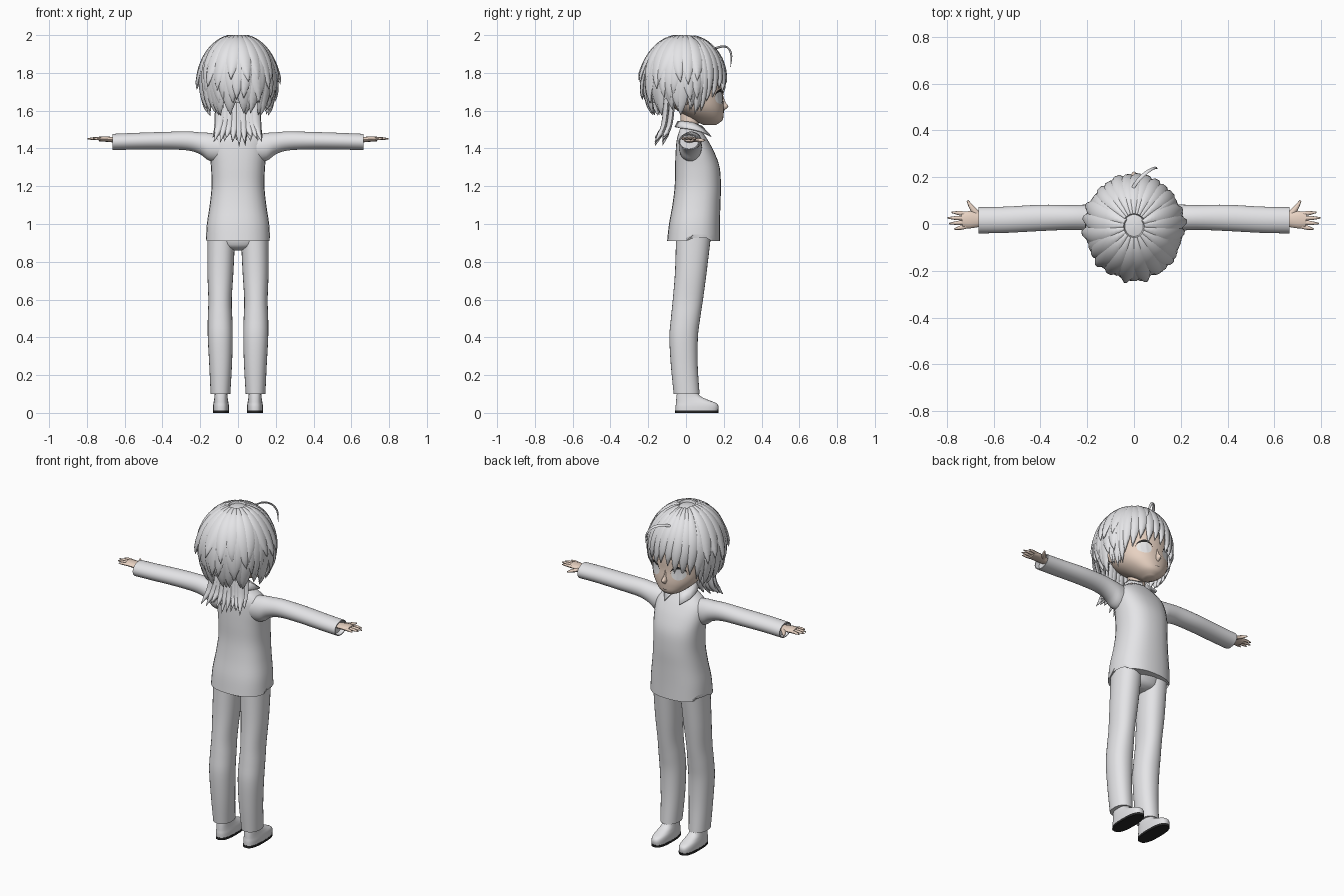
import bpy, bmesh, math, random
from math import sin, cos, pi, radians
from mathutils import Vector
from mathutils.bvhtree import BVHTree

random.seed(4)
if "Cube" in bpy.data.objects:
    bpy.data.objects.remove(bpy.data.objects["Cube"])


def material(name, r, g, b):
    m = bpy.data.materials.new(name)
    m.use_nodes = True
    m.diffuse_color = (r, g, b, 1)
    bsdf = m.node_tree.nodes["Principled BSDF"]
    bsdf.inputs["Base Color"].default_value = (r, g, b, 1)
    bsdf.inputs["Roughness"].default_value = 0.8
    return m


GREY = material("light grey", 0.78, 0.78, 0.8)
SKIN = material("skin", 0.85, 0.68, 0.57)
DARK = material("black", 0.02, 0.02, 0.02)
WHITE = material("eye white", 0.88, 0.88, 0.88)


def finish(name, bm, mat, angle=45):
    bmesh.ops.recalc_face_normals(bm, faces=bm.faces)
    me = bpy.data.meshes.new(name)
    bm.to_mesh(me)
    bm.free()
    me.materials.append(mat)
    for p in me.polygons:
        p.use_smooth = True
    me.set_sharp_from_angle(angle=radians(angle))
    ob = bpy.data.objects.new(name, me)
    bpy.context.collection.objects.link(ob)
    return ob


def skin_rings(bm, rings, caps=True):
    vs = [[bm.verts.new(p) for p in r] for r in rings]
    n = len(vs[0])
    for a, b in zip(vs, vs[1:]):
        for i in range(n):
            bm.faces.new((a[i], a[(i + 1) % n], b[(i + 1) % n], b[i]))
    if caps:
        bm.faces.new(vs[0])
        bm.faces.new(vs[-1])


def smooth_rows(rows, steps=4):
    # Catmull-Rom interpolation between rows of numbers
    out = []
    for i in range(len(rows) - 1):
        a, b, c, d = (rows[max(i - 1, 0)], rows[i], rows[i + 1], rows[min(i + 2, len(rows) - 1)])
        for k in range(steps):
            t = k / steps
            out.append([q + 0.5 * t * (r - p + t * (2 * p - 5 * q + 4 * r - s + t * (3 * (q - r) + s - p)))
                        for p, q, r, s in zip(a, b, c, d)])
    return out + [list(rows[-1])]


def oval(a, b, power, n=28):
    for i in range(n):
        c, s = cos(2 * pi * i / n), sin(2 * pi * i / n)
        yield (a * math.copysign(abs(c) ** (2 / power), c), b * math.copysign(abs(s) ** (2 / power), s))


def upright(name, rows, mat, power=2.3, warp=None):
    # rows: height, centre x, half width, back y, front y
    rings = []
    for z, cx, w, y0, y1 in smooth_rows(rows):
        rings.append([Vector((cx + u, (y0 + y1) / 2 + v, z)) for u, v in oval(w, (y1 - y0) / 2, power)])
    if warp:
        warp(rings)
    bm = bmesh.new()
    skin_rings(bm, rings)
    return finish(name, bm, mat)


def ribbon(bm, pts, widths, thick, normal, sides=6):
    # tapered lens-shaped sweep, normal(point) gives its outward side
    rows = smooth_rows([list(p) + [w] for p, w in zip(pts, widths)], 3)
    ps = [Vector(r[:3]) for r in rows]
    rings = []
    for i, (p, r) in enumerate(zip(ps, rows)):
        t = (ps[min(i + 1, len(ps) - 1)] - ps[max(i - 1, 0)]).normalized()
        side = t.cross(normal(p)).normalized()
        up = side.cross(t)
        w = max(r[3], 0.0008)
        rings.append([p + side * u + up * v for u, v in oval(w, min(thick, w), 2, sides)])
    skin_rings(bm, rings)


# Shirt with a stepped hem
def hem(rings):
    for p in rings[0]:
        if 0 < p.y < 0.12:
            p.z += 0.035


upright("shirt", [(0.91, 0, .17, -.10, .18), (1.0, 0, .165, -.09, .18), (1.1, 0, .15, -.072, .182),
                  (1.2, 0, .14, -.06, .185), (1.3, 0, .143, -.058, .178), (1.38, 0, .15, -.055, .15),
                  (1.44, 0, .145, -.05, .118), (1.48, 0, .11, -.04, .092), (1.51, 0, .055, -.03, .07)],
        GREY, 2.4, hem)
upright("neck", [(1.47, 0, .048, -.025, .065), (1.6, 0, .045, -.03, .07)], SKIN, 2)
upright("trouser_seat", [(0.86, 0, .03, 0, .08), (.89, 0, .12, -.05, .12), (1.0, 0, .14, -.06, .14)], GREY)

for s, side in ((1, "left"), (-1, "right")):
    # Trousers and shoes
    upright(side + "_trouser_leg",
            [(.1, s * .093, .052, -.065, .072), (.25, s * .092, .06, -.08, .062), (.4, s * .094, .066, -.088, .063),
             (.5, s * .095, .065, -.08, .075), (.6, s * .095, .062, -.07, .09), (.75, s * .093, .069, -.058, .11),
             (.96, s * .088, .074, -.052, .135)], GREY, 2.2)
    upright(side + "_shoe",
            [(.012, s * .09, .042, -.055, .17), (.035, s * .09, .042, -.055, .172), (.052, s * .09, .04, -.053, .16),
             (.068, s * .09, .037, -.052, .12), (.09, s * .09, .034, -.05, .075), (.13, s * .09, .032, -.045, .05)],
            GREY, 2.6)
    upright(side + "_sole", [(0, s * .09, .043, -.057, .172), (.013, s * .09, .043, -.057, .174)], DARK, 2.6)

    # Sleeve, running outward with a recessed cuff
    arm = smooth_rows([(.07, .02, 1.40, .058, .07), (.15, .024, 1.408, .06, .074), (.2, .027, 1.427, .056, .058),
                       (.27, .028, 1.44, .053, .05), (.4, .026, 1.441, .056, .046),
                       (.55, .018, 1.438, .056, .044), (.665, .016, 1.434, .056, .043)])
    arm += [(.665, .016, 1.434, .051, .038), (.64, .016, 1.434, .049, .036)]
    bm = bmesh.new()
    skin_rings(bm, [[(s * x, y + u, z + v) for u, v in oval(ry, rz, 2)] for x, y, z, ry, rz in arm])
    finish(side + "_sleeve", bm, GREY)

    # Hand: palm, four fingers and a thumb
    bm = bmesh.new()
    flat = lambda p: Vector((0, 0, 1))
    ribbon(bm, [(s * .62, .018, 1.442), (s * .67, .018, 1.447), (s * .705, .018, 1.45), (s * .735, .016, 1.45)],
           [.024, .032, .037, .033], .014, flat, 12)
    for y0, y1, reach in ((.043, .05, .78), (.025, .026, .797), (.007, .002, .79), (-.01, -.022, .768)):
        ribbon(bm, [(s * .715, y0, 1.45), (s * (reach + .715) / 2, (y0 + y1) / 2, 1.452), (s * reach, y1, 1.451)],
               [.0095, .009, .003], .008, flat, 8)
    ribbon(bm, [(s * .66, .03, 1.445), (s * .69, .065, 1.444), (s * .712, .1, 1.443)],
           [.014, .012, .004], .01, flat, 8)
    finish(side + "_hand", bm, SKIN)

    # Collar flap
    bm = bmesh.new()
    flap = [(0, -.045, 1.545), (s * .05, -.02, 1.545), (s * .058, .03, 1.54), (s * .012, .085, 1.52),
            (s * .05, .135, 1.465), (s * .085, .085, 1.49), (s * .085, .02, 1.505), (s * .06, -.035, 1.51),
            (0, -.06, 1.515)]
    v = [bm.verts.new(p) for p in flap]
    for quad in ((0, 1, 7, 8), (1, 2, 6, 7), (2, 3, 5, 6), (3, 4, 5)):
        bm.faces.new([v[i] for i in quad])
    finish(side + "_collar", bm, GREY).modifiers.new("cloth", "SOLIDIFY").thickness = 0.006

    # Ear
    upright(side + "_ear", [(1.63, s * .15, .004, -.015, .005), (1.65, s * .155, .012, -.03, .012),
                            (1.69, s * .16, .016, -.04, .018), (1.71, s * .155, .004, -.025, .005)], SKIN, 2)

# Head and nose
head = upright("head", [(1.525, 0, .025, .09, .16), (1.55, 0, .07, .04, .193), (1.59, 0, .115, -.03, .2),
                        (1.63, 0, .14, -.08, .2), (1.68, 0, .152, -.12, .195), (1.74, 0, .155, -.14, .195),
                        (1.82, 0, .15, -.14, .185), (1.9, 0, .11, -.1, .13)], SKIN, 2.2)
upright("nose", [(1.6, 0, .006, .185, .2), (1.622, 0, .014, .17, .224), (1.645, 0, .009, .17, .209),
                 (1.68, 0, .004, .17, .196)], SKIN, 2)

# Eyes, lashes and mouth laid on the face as thin plates
face = BVHTree.FromPolygons([v.co for v in head.data.vertices], [p.vertices for p in head.data.polygons])


def plate(name, x0, x1, low, high, mat, lift, cols=14, rows=5):
    bm = bmesh.new()
    grid = []
    for i in range(cols + 1):
        t = i / cols
        x = x0 + (x1 - x0) * t
        col = []
        for j in range(rows + 1):
            z = low(t) + (high(t) - low(t)) * j / rows
            hit = face.ray_cast(Vector((x, 1, z)), Vector((0, -1, 0)))[0]
            col.append(bm.verts.new((x, hit.y + lift, z)))
        grid.append(col)
    for a, b in zip(grid, grid[1:]):
        for j in range(rows):
            bm.faces.new((a[j], a[j + 1], b[j + 1], b[j]))
    ob = finish(name, bm, mat)
    if sum(p.normal.y for p in ob.data.polygons) < 0:
        ob.data.flip_normals()


arch = lambda t: max(0, 1 - (2 * t - 1) ** 2) ** 0.5
for s, side in ((1, "left"), (-1, "right")):
    plate(side + "_eye", s * .038, s * .112, lambda t: 1.667 - .032 * arch(t), lambda t: 1.667 + .036 * arch(t), WHITE, .002)
    plate(side + "_iris", s * .052, s * .096, lambda t: 1.668 - .029 * arch(t), lambda t: 1.668 + .03 * arch(t), GREY, .004)
    plate(side + "_lash", s * .034, s * .118, lambda t: 1.668 + .032 * arch(t), lambda t: 1.67 + .044 * arch(t), DARK, .006)
plate("mouth", -.016, .016, lambda t: 1.57 - .002 * arch(t), lambda t: 1.57 + .001 * arch(t), DARK, .003)


# Hair: scalp shell, then locks following its surface
def scalp(phi, theta, k=1.0):
    r = sin(theta) if theta < pi / 2 else 1 - 0.35 * cos(theta) ** 2
    return Vector((.193 * r * sin(phi) * k, -.01 + .21 * r * cos(phi) * k, 1.77 + .222 * cos(theta) * min(k, 1.03)))


def edge(phi):
    a = abs(math.degrees(phi))
    if a < 40:
        return radians(62)
    if a < 90:
        return radians(62 + 33 * (a - 40) / 50)
    return radians(min(125, 95 + 30 * (a - 90) / 40))


bm = bmesh.new()
phis = [-pi + 2 * pi * i / 48 for i in range(48)]
skin_rings(bm, [[scalp(p, edge(p) * (j + 0.1) / 14) for p in phis] for j in range(15)], False)
bmesh.ops.holes_fill(bm, edges=[e for e in bm.edges if e.is_boundary and e.verts[0].co.z > 1.98], sides=60)
finish("hair_shell", bm, GREY)


def outward(p):
    return (p - Vector((0, -.01, 1.74))).normalized()


def lock(bm, phi, start, end, width, flick, lift=1.02, swirl=0.1):
    ts = [i / 6 for i in range(7)]
    pts = [scalp(phi + swirl * t * t, start + (end - start) * t, lift + flick * t ** 4) for t in ts]
    ribbon(bm, pts, [width * w for w in (.25, .7, .95, 1, .9, .6, .02)], .012, outward)


bm = bmesh.new()
for layer, (count, reach, width) in enumerate(((20, 143, .042), (18, 122, .04), (14, 100, .036))):
    for i in range(count):
        phi = radians(68 + 224 * (i + 0.5 * (layer % 2)) / (count - 1))
        lock(bm, phi, radians(12), radians(reach + random.uniform(-9, 7)), width,
             random.uniform(.02, .14), 1.0 + .018 * layer, random.uniform(-.15, .15))
finish("back_hair", bm, GREY, 60)

bm = bmesh.new()
for i in range(11):
    a = -60 + 12 * i
    lock(bm, radians(a), radians(14), radians(98 + abs(a) * .45 + random.uniform(-6, 6)), .03,
         random.uniform(0, .04), 1.02 + .012 * (i % 2), .12)
for s in (1, -1):
    for a, reach in ((58, 140), (68, 147), (78, 138)):
        lock(bm, s * radians(a), radians(20), radians(reach), .024, .06, 1.02, .05 * s)
finish("fringe", bm, GREY, 60)

bm = bmesh.new()
for row in range(2):
    for i in range(9):
        x = -.1 + .025 * i + random.uniform(-.006, .006)
        drop = random.uniform(-.02, .03) + .35 * abs(x)
        ribbon(bm, [(x, -.1 + .03 * row, 1.68), (x * 1.0, -.11 + .03 * row, 1.57),
                    (x * 1.1, -.125 + .03 * row, 1.5), (x * 1.35, -.165 + .04 * row, 1.42 + drop)],
               [.022, .026, .02, .001], .014, lambda p: Vector((p.x * 3, -1, 0)).normalized())
finish("nape_hair", bm, GREY, 60)

bm = bmesh.new()
ribbon(bm, [(-.02, .13, 1.92), (.02, .19, 1.94), (.06, .225, 1.93), (.09, .24, 1.89), (.1, .235, 1.83)],
       [.008, .009, .008, .006, .001], .005, outward)
finish("stray_lock", bm, GREY, 60)
